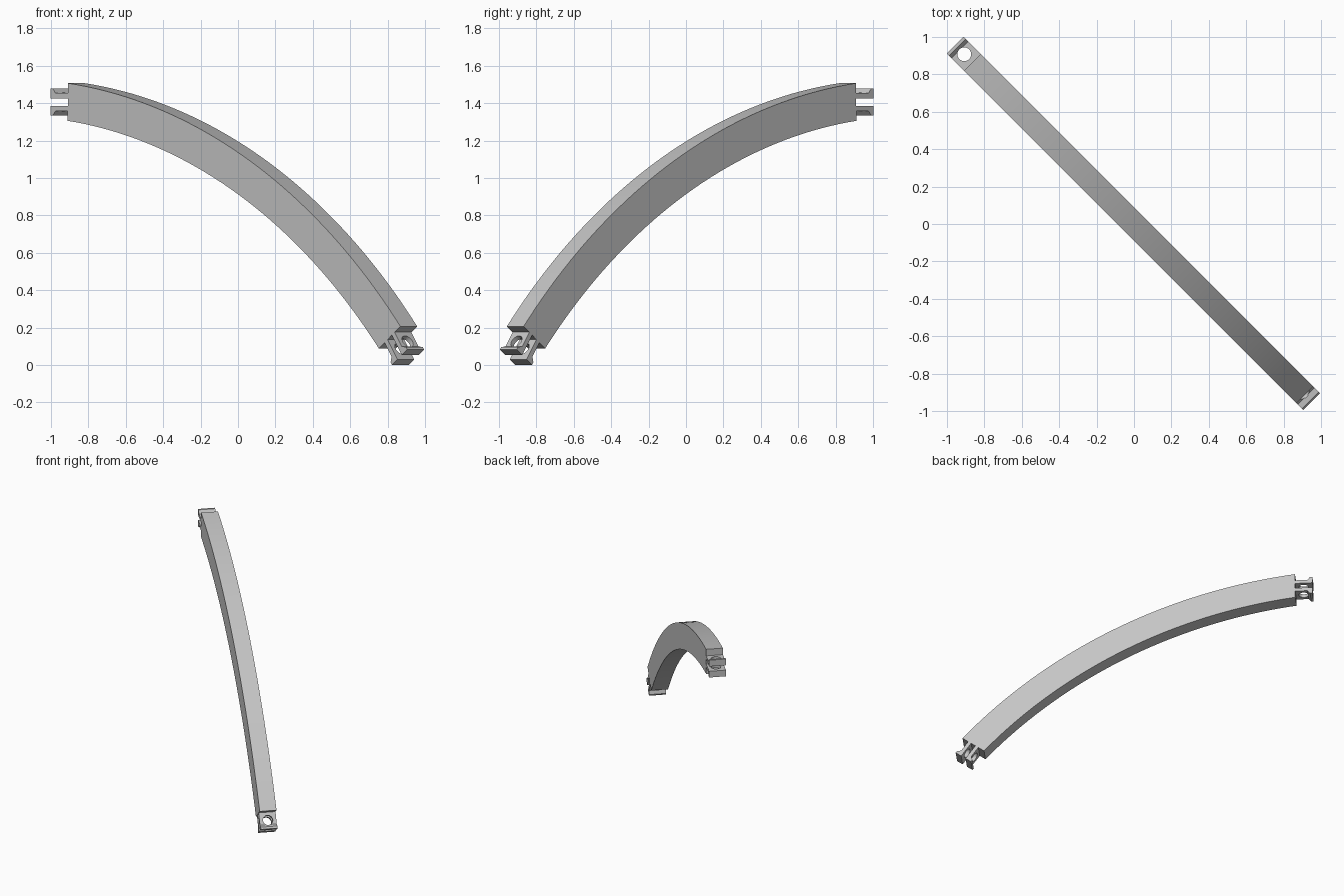
import bpy, bmesh
from math import sin, cos, radians, sqrt
from mathutils import Vector, Matrix

cube = bpy.data.objects.get("Cube")
if cube:
    bpy.data.objects.remove(cube, do_unlink=True)

grey = bpy.data.materials.new("plain grey")
grey.use_nodes = True
COLOUR = (0.56, 0.56, 0.56, 1)
grey.diffuse_color = COLOUR
grey.node_tree.nodes["Principled BSDF"].inputs["Base Color"].default_value = COLOUR

WIDTH = 0.127
TILT = radians(27.35)          # direction of the middle of the arch
CENTRE = Vector((-1.65, -2.4))  # arc centre in the arch plane
R_OUT, R_IN = 3.93, 3.73
HALF_OUT, HALF_IN = radians(21.1), radians(20.8)
STEPS = 40

# The arch stands in the vertical plane along the diagonal
ALONG = Vector((1, -1, 0)) / sqrt(2)
ACROSS = Vector((1, 1, 0)) / sqrt(2)
UP = Vector((0, 0, 1))


def plane_point(p, w=0):
    return ALONG * p.x + UP * p.y + ACROSS * w


def arc(radius, half):
    angles = [TILT + half * (2 * i / STEPS - 1) for i in range(STEPS + 1)]
    return [CENTRE + radius * Vector((sin(a), cos(a))) for a in angles]


def extrude_profile(name, points):
    """Extrude an outline in the arch plane to the full width."""
    bm = bmesh.new()
    face = bm.faces.new([bm.verts.new(plane_point(p, -WIDTH / 2)) for p in points])
    ext = bmesh.ops.extrude_face_region(bm, geom=[face])
    moved = [v for v in ext["geom"] if isinstance(v, bmesh.types.BMVert)]
    bmesh.ops.translate(bm, verts=moved, vec=ACROSS * WIDTH)
    bmesh.ops.recalc_face_normals(bm, faces=bm.faces)
    return finish(name, bm)


def finish(name, bm):
    mesh = bpy.data.meshes.new(name)
    bm.to_mesh(mesh)
    bm.free()
    obj = bpy.data.objects.new(name, mesh)
    bpy.context.collection.objects.link(obj)
    mesh.materials.append(grey)
    return obj


def activate(obj):
    bpy.ops.object.select_all(action="DESELECT")
    obj.select_set(True)
    bpy.context.view_layer.objects.active = obj


def drill(obj, centre, axis):
    """Cut a round pin hole through the part."""
    bm = bmesh.new()
    turn = axis.to_track_quat("Z", "Y").to_matrix().to_4x4()
    bmesh.ops.create_cone(bm, cap_ends=True, segments=20, radius1=0.037,
                          radius2=0.037, depth=0.4,
                          matrix=Matrix.Translation(centre) @ turn)
    cutter = finish("hole_cutter", bm)
    cutter.hide_render = True
    cut = obj.modifiers.new("pin hole", "BOOLEAN")
    cut.operation, cut.solver, cut.object = "DIFFERENCE", "EXACT", cutter
    activate(obj)
    bpy.ops.object.modifier_apply(modifier=cut.name)
    bpy.data.objects.remove(cutter, do_unlink=True)


# Curved beam
outer, inner = arc(R_OUT, HALF_OUT), arc(R_IN, HALF_IN)
parts = [extrude_profile("curved_beam", outer + inner[::-1])]

# Prong outline: thin plate with a sloped lip at its tip
PRONG = [(-0.005, 0.02), (0.13, 0.02), (0.13, 0.071), (0.113, 0.071),
         (0.093, 0.047), (-0.005, 0.047)]

# Forked connector with two drilled prongs at each end
for end, sign, idx in (("upper", -1, 0), ("lower", 1, -1)):
    base = (outer[idx] + inner[idx]) / 2
    turn = TILT * (1 + sign)
    out = sign * Vector((cos(turn), -sin(turn)))
    rise = Vector((sin(turn), cos(turn)))
    for side, flip in (("top", 1), ("bottom", -1)):
        outline = [base + out * u + rise * (v * flip) for u, v in PRONG]
        prong = extrude_profile(f"{end}_connector_{side}_prong", outline)
        drill(prong, plane_point(base + out * 0.06), plane_point(rise))
        parts.append(prong)

# Smooth curves with crisp edges
for part in parts:
    activate(part)
    bpy.ops.object.shade_smooth_by_angle(angle=radians(30))
